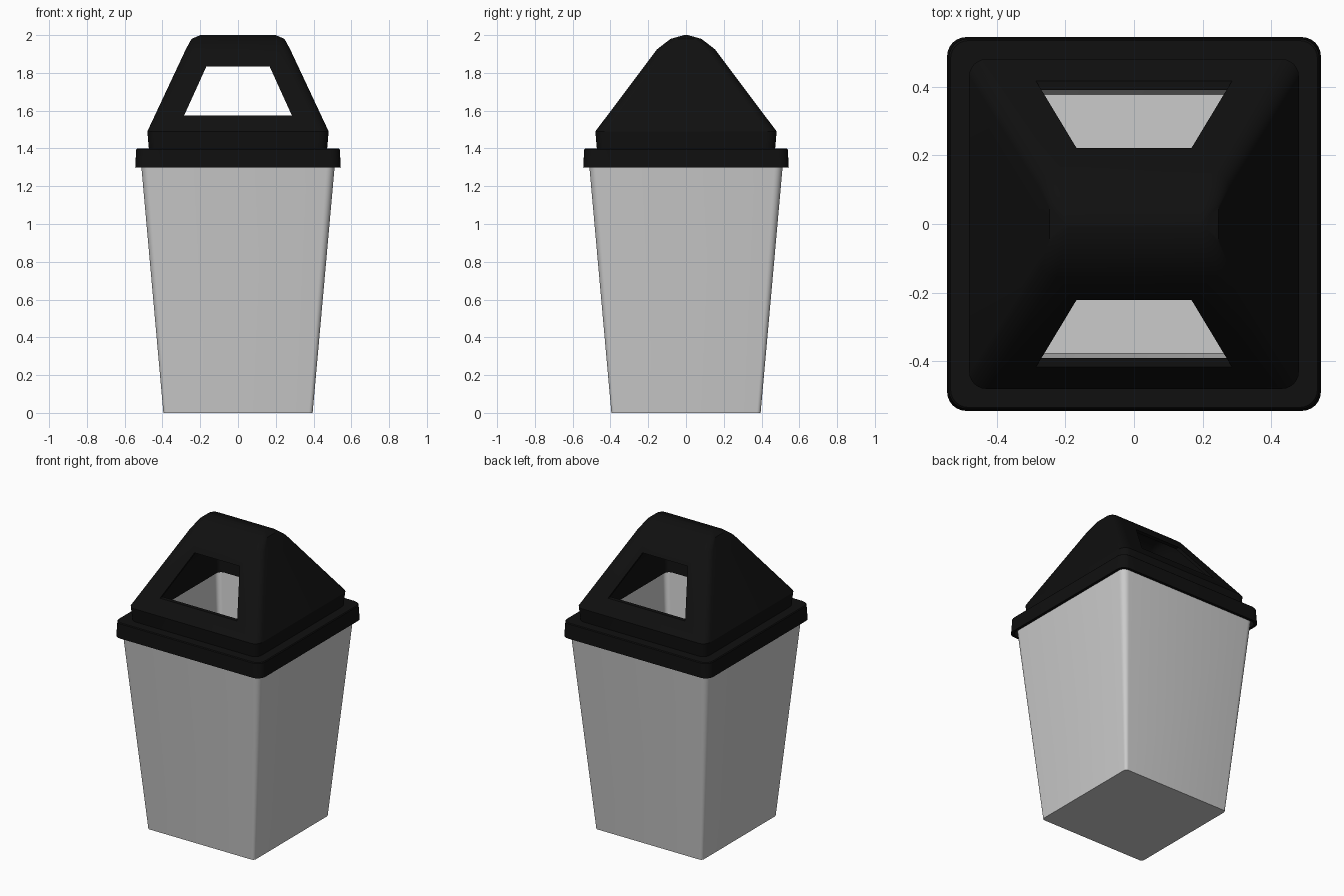
import bpy, bmesh, math

if "Cube" in bpy.data.objects:
    bpy.data.objects.remove(bpy.data.objects["Cube"])


def rounded_ring(hx, hy, r, z, seg=6):
    pts = []
    for k, (sx, sy) in enumerate([(1, 1), (-1, 1), (-1, -1), (1, -1)]):
        for i in range(seg + 1):
            a = math.pi / 2 * (k + i / seg)
            pts.append((sx * (hx - r) + r * math.cos(a),
                        sy * (hy - r) + r * math.sin(a), z))
    return pts


def make_object(name, rings):
    """Loft through closed rings and cap both ends."""
    bm = bmesh.new()
    loops = [[bm.verts.new(p) for p in ring] for ring in rings]
    n = len(loops[0])
    for a, b in zip(loops, loops[1:]):
        for i in range(n):
            j = (i + 1) % n
            bm.faces.new((a[i], a[j], b[j], b[i]))
    bm.faces.new(loops[0][::-1])
    bm.faces.new(loops[-1])
    bmesh.ops.recalc_face_normals(bm, faces=bm.faces)
    mesh = bpy.data.meshes.new(name)
    bm.to_mesh(mesh)
    bm.free()
    ob = bpy.data.objects.new(name, mesh)
    bpy.context.collection.objects.link(ob)
    return ob


def activate(ob):
    bpy.ops.object.select_all(action='DESELECT')
    ob.select_set(True)
    bpy.context.view_layer.objects.active = ob


# Tapered hollow bin: outside from base to lip, then down the inside
bin_profile = [(0.395, 0.02, 0), (0.518, 0.045, 1.375),
               (0.498, 0.03, 1.375), (0.377, 0.015, 0.02)]
bin_body = make_object("bin_body", [rounded_ring(h, h, r, z) for h, r, z in bin_profile])

# Hollow lid: from the inner crown down to the skirt, then up the outside
lid_profile = [
    (0.19, 0.01, 0.008, 1.978), (0.225, 0.07, 0.03, 1.96), (0.255, 0.135, 0.035, 1.913),
    (0.458, 0.458, 0.035, 1.485), (0.45, 0.45, 0.035, 1.38),
    (0.523, 0.523, 0.04, 1.38), (0.526, 0.526, 0.04, 1.30),
    (0.544, 0.544, 0.055, 1.30), (0.539, 0.539, 0.055, 1.395), (0.534, 0.534, 0.052, 1.40),
    (0.472, 0.472, 0.05, 1.40), (0.48, 0.48, 0.05, 1.49),
    (0.276, 0.153, 0.05, 1.925), (0.246, 0.082, 0.04, 1.98), (0.2, 0.01, 0.008, 2.0),
]
lid = make_object("swing_lid", [rounded_ring(*p) for p in lid_profile])

# Trapezoid openings cut straight through front and back of the hood
opening = [(-0.285, 1.575), (0.285, 1.575), (0.167, 1.835), (-0.167, 1.835)]
cutter = make_object("opening_cutter", [[(x, y, z) for x, z in opening] for y in (-0.8, 0.8)])
cutter.hide_render = True
cut = lid.modifiers.new("openings", 'BOOLEAN')
cut.operation = 'DIFFERENCE'
cut.solver = 'EXACT'
cut.object = cutter
activate(lid)
bpy.ops.object.modifier_apply(modifier=cut.name)
bpy.data.objects.remove(cutter)

# Smooth corners, crisp edges
for ob in (bin_body, lid):
    activate(ob)
    bpy.ops.object.shade_smooth_by_angle(angle=math.radians(30))

# Black lid
black = bpy.data.materials.new("black_plastic")
black.diffuse_color = (0.005, 0.005, 0.005, 1)
black.use_nodes = True
black.node_tree.nodes["Principled BSDF"].inputs["Base Color"].default_value = black.diffuse_color
lid.data.materials.clear()
lid.data.materials.append(black)
